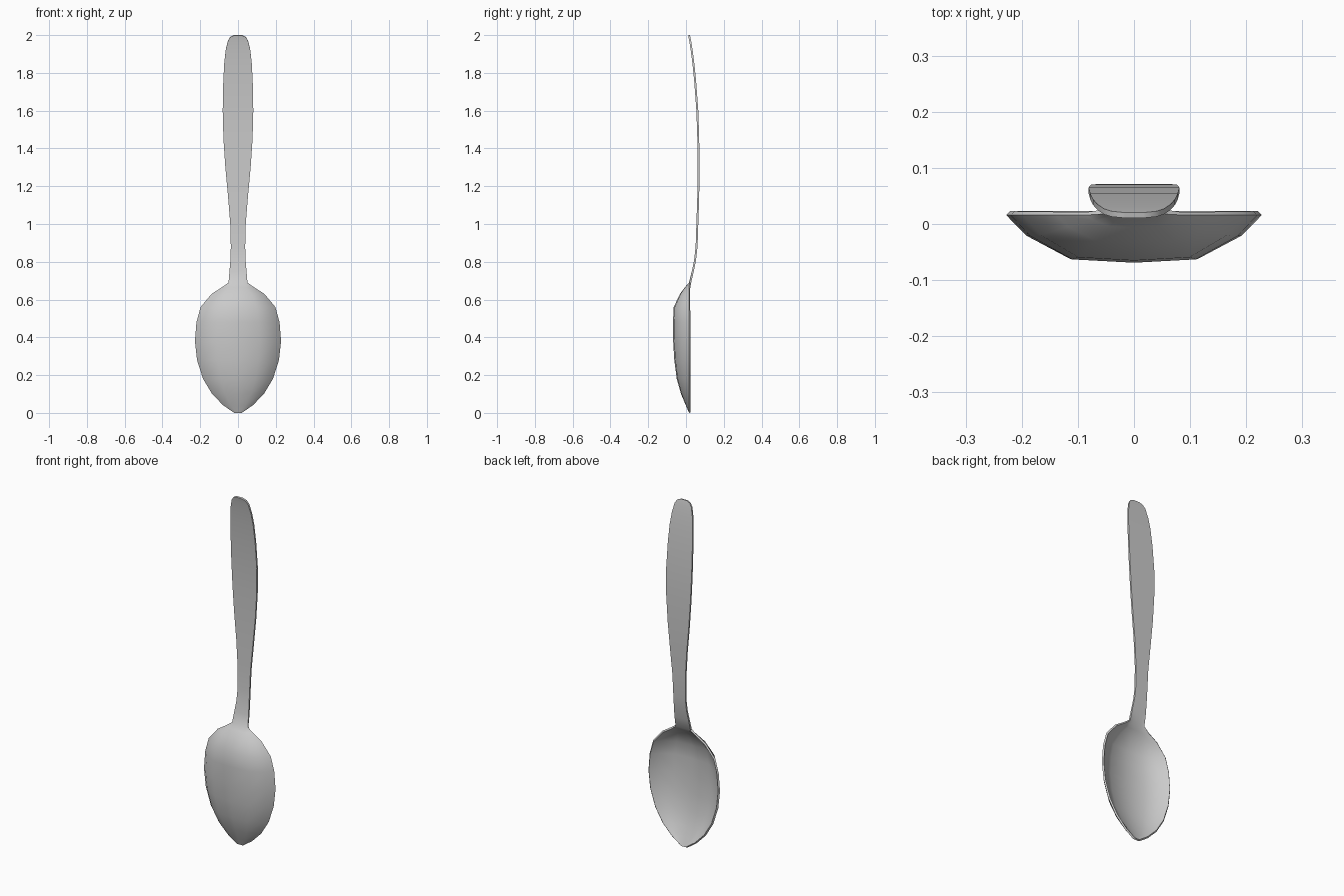
import bpy
import bmesh

cube = bpy.data.objects.get("Cube")
if cube:
    bpy.data.objects.remove(cube)

# Brushed metal colour
steel = bpy.data.materials.new("steel grey")
steel.use_nodes = True
colour = (0.6, 0.6, 0.6, 1)
steel.diffuse_color = colour
steel.node_tree.nodes["Principled BSDF"].inputs["Base Color"].default_value = colour

# Cross-section shape: (fraction of half width, fraction of depth)
half = [(1, 0), (0.84, 0.44), (0.5, 0.93), (0, 1)]
section = [(-t, d) for t, d in half] + half[-2::-1]

# Bowl stations: height, half width, rim y, depth
bowl = [
    (0, 0.02, 0.016, 0), (0.04, 0.078, 0.016, 0.017), (0.1, 0.137, 0.016, 0.042),
    (0.18, 0.185, 0.016, 0.065), (0.28, 0.217, 0.016, 0.078), (0.38, 0.228, 0.016, 0.084),
    (0.48, 0.22, 0.016, 0.085), (0.56, 0.198, 0.016, 0.081), (0.63, 0.14, 0.016, 0.048),
    (0.665, 0.085, 0.016, 0.022), (0.69, 0.05, 0.018, 0.002),
]
# Handle stations: height, half width, front y, no depth
handle = [(z, w, y, 0) for z, w, y in [
    (0.75, 0.045, 0.031), (0.81, 0.04, 0.043), (0.88, 0.038, 0.051), (1, 0.041, 0.055),
    (1.15, 0.053, 0.06), (1.3, 0.067, 0.061), (1.45, 0.077, 0.06), (1.6, 0.081, 0.055),
    (1.75, 0.078, 0.044), (1.85, 0.073, 0.034), (1.92, 0.065, 0.025), (1.97, 0.053, 0.017),
    (1.99, 0.04, 0.013), (1.998, 0.02, 0.011),
]]

# Loft one continuous sheet from bowl tip to handle end
bm = bmesh.new()
rows = [[bm.verts.new((t * w, y - d * depth, z)) for t, d in section]
        for z, w, y, depth in bowl + handle]
for low, high in zip(rows, rows[1:]):
    for j in range(len(section) - 1):
        bm.faces.new((low[j], low[j + 1], high[j + 1], high[j]))
mesh = bpy.data.meshes.new("spoon")
bm.to_mesh(mesh)
bm.free()
mesh.materials.append(steel)
spoon = bpy.data.objects.new("spoon", mesh)
bpy.context.collection.objects.link(spoon)

# Sheet thickness, added towards the hollow side
bpy.ops.object.select_all(action="DESELECT")
spoon.select_set(True)
bpy.context.view_layer.objects.active = spoon
solid = spoon.modifiers.new("thickness", "SOLIDIFY")
solid.thickness = 0.01
solid.offset = -1
bpy.ops.object.modifier_apply(modifier=solid.name)
bpy.ops.object.shade_smooth_by_angle(angle=0.7)
